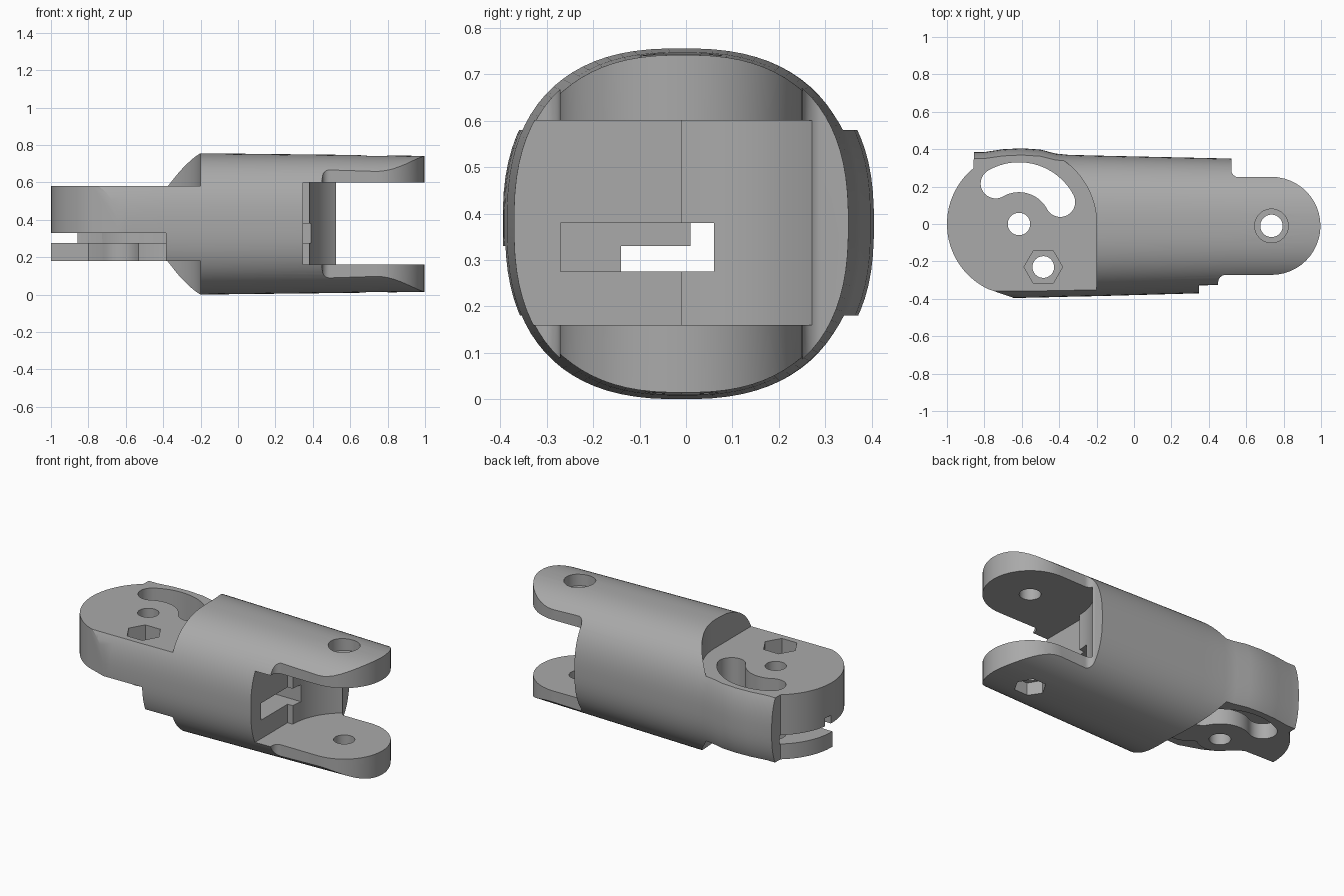
import bpy, bmesh
from math import sin, cos, radians, copysign

cube = bpy.data.objects.get("Cube")
if cube:
    bpy.data.objects.remove(cube)

grey = bpy.data.materials.new("plain_grey")
grey.use_nodes = True
colour = (0.4, 0.4, 0.4, 1)
grey.diffuse_color = colour
grey.node_tree.nodes["Principled BSDF"].inputs["Base Color"].default_value = colour

MID = 0.378            # height of the long axis
KNUCKLE = (-0.615, 0)  # pivot of the tongue end
FORK = (0.735, -0.01)  # pivot of the fork end


def arc(centre, r, a0, a1, n=24):
    angles = [radians(a0 + (a1 - a0) * i / n) for i in range(n + 1)]
    return [(centre[0] + r * cos(a), centre[1] + r * sin(a)) for a in angles]


def circle(centre, r, n=40):
    return arc(centre, r, 0, 360 - 360 / n, n - 1)


def box(x0, x1, y0, y1):
    return [(x0, y0), (x1, y0), (x1, y1), (x0, y1)]


def loft(name, rings):
    """Closed skin through a list of equally long rings."""
    bm = bmesh.new()
    loops = [[bm.verts.new(p) for p in ring] for ring in rings]
    for a, b in zip(loops, loops[1:]):
        for i in range(len(a)):
            j = (i + 1) % len(a)
            bm.faces.new((a[i], a[j], b[j], b[i]))
    bm.faces.new(loops[0])
    bm.faces.new(loops[-1])
    bmesh.ops.recalc_face_normals(bm, faces=bm.faces)
    mesh = bpy.data.meshes.new(name)
    bm.to_mesh(mesh)
    bm.free()
    ob = bpy.data.objects.new(name, mesh)
    mesh.materials.append(grey)
    bpy.context.collection.objects.link(ob)
    return ob


def combine(ob, pts, z0, z1, mode="DIFFERENCE"):
    """Boolean the object with an upright prism, then drop the prism."""
    tool = loft("cutter", [[(x, y, z) for x, y in pts] for z in (z0, z1)])
    mod = ob.modifiers.new("cut", "BOOLEAN")
    mod.operation, mod.solver, mod.object = mode, "EXACT", tool
    bpy.context.view_layer.objects.active = ob
    bpy.ops.object.modifier_apply(modifier=mod.name)
    bpy.data.objects.remove(tool)


def section(x, y_low, y_high, half_z, n=80):
    """Rounded-square cross-section."""
    ring = []
    for i in range(n):
        a = radians(360 * (i + 0.5) / n)
        c, s = [copysign(abs(v) ** 0.8, v) for v in (cos(a), sin(a))]
        ring.append((x, (y_low + y_high) / 2 + (y_high - y_low) / 2 * c, MID + half_z * s))
    return ring


# Tapered shell, with the swelling over the slot on the back side
stations = [(-1.05, -0.395, 0.385, 0.378), (-0.8, -0.395, 0.385, 0.378),
            (-0.7, -0.395, 0.4, 0.378), (-0.6, -0.395, 0.405, 0.378),
            (-0.5, -0.393, 0.398, 0.378), (-0.42, -0.391, 0.377, 0.378),
            (-0.35, -0.389, 0.37, 0.378), (-0.2, -0.386, 0.366, 0.378),
            (0.52, -0.366, 0.35, 0.37), (1.05, -0.352, 0.34, 0.363)]
body = loft("finger_segment", [section(*s) for s in stations])

# Plan outline: round knuckle, long sides, rounded fork
plan = ([(-0.855, 0.5), (0.52, 0.5), (0.52, 0.29)]
        + arc((0.56, 0.29), 0.04, 190, 270, 6)
        + arc(FORK, 0.262, 90, -90)
        + arc((0.49, -0.312), 0.04, 90, 180, 6)
        + [(0.45, -0.5), (-0.5, -0.5), (-0.6, -0.41)]
        + arc(KNUCKLE, 0.385, 245, 129))
combine(body, plan, -0.1, 0.9, "INTERSECT")

# Tongue: shoulders cleared above and below
shoulder = ([(-1.2, -0.6), (-0.2, -0.6)] + arc(KNUCKLE, 0.415, 0, 60)
            + [(-0.41, 0.6), (-1.2, 0.6)])
combine(body, shoulder, 0.58, 0.9)
combine(body, shoulder, -0.1, 0.18)

# Gap between the two tongue plates, and trimmed front edge of the lower plate
combine(body, box(-1.2, -0.385, -0.6, 0.31), 0.275, 0.33)
lower_trim = ([(-1.2, -0.6), (-0.385, -0.6), (-0.385, -0.16), (-0.45, -0.15)]
              + arc(KNUCKLE, 0.13, -50, -150, 12) + [(-0.8, -0.01), (-1.2, 0)])
combine(body, lower_trim, 0.1, 0.3)

# Curved guide slot, pivot hole and nut recess
guide = (arc(KNUCKLE, 0.33, 28, 120)
         + arc((KNUCKLE[0] + 0.25 * cos(radians(120)), 0.25 * sin(radians(120))), 0.08, 130, 290, 12)
         + arc(KNUCKLE, 0.17, 118, 30)
         + arc((KNUCKLE[0] + 0.25 * cos(radians(28)), 0.25 * sin(radians(28))), 0.08, 218, 378, 12))
combine(body, guide, 0.1, 0.7)
combine(body, circle(KNUCKLE, 0.06), 0.1, 0.7)
combine(body, circle((-0.485, -0.23), 0.058), 0.1, 0.7)
combine(body, circle((-0.485, -0.23), 0.103, 6), 0.48, 0.7)

# Fork pocket: flat floor at the front, round floor at the back
pocket = ([(0.347, -0.6), (1.2, -0.6), (1.2, 0.6), (0.735, 0.6)]
          + arc(FORK, 0.352, 90, 180) + [(0.347, -0.01)])
combine(body, pocket, 0.16, 0.6)

# Fork pin hole with round recess on top and nut recess below
combine(body, circle(FORK, 0.06), -0.1, 0.9)
combine(body, circle(FORK, 0.09), 0.67, 0.9)
combine(body, circle(FORK, 0.09, 6), -0.1, 0.09)

# Cable tunnel through the body
combine(body, box(-0.45, 0.5, -0.14, 0.06), 0.275, 0.33)
combine(body, box(-0.2, 0.5, -0.27, 0.06), 0.275, 0.38)
combine(body, box(-1.2, 0.3, 0.01, 0.06), 0.3, 0.38)

# Smooth curved skins, sharp cut edges
bpy.ops.object.select_all(action="DESELECT")
body.select_set(True)
bpy.context.view_layer.objects.active = body
bpy.ops.object.shade_smooth_by_angle(angle=radians(25))
